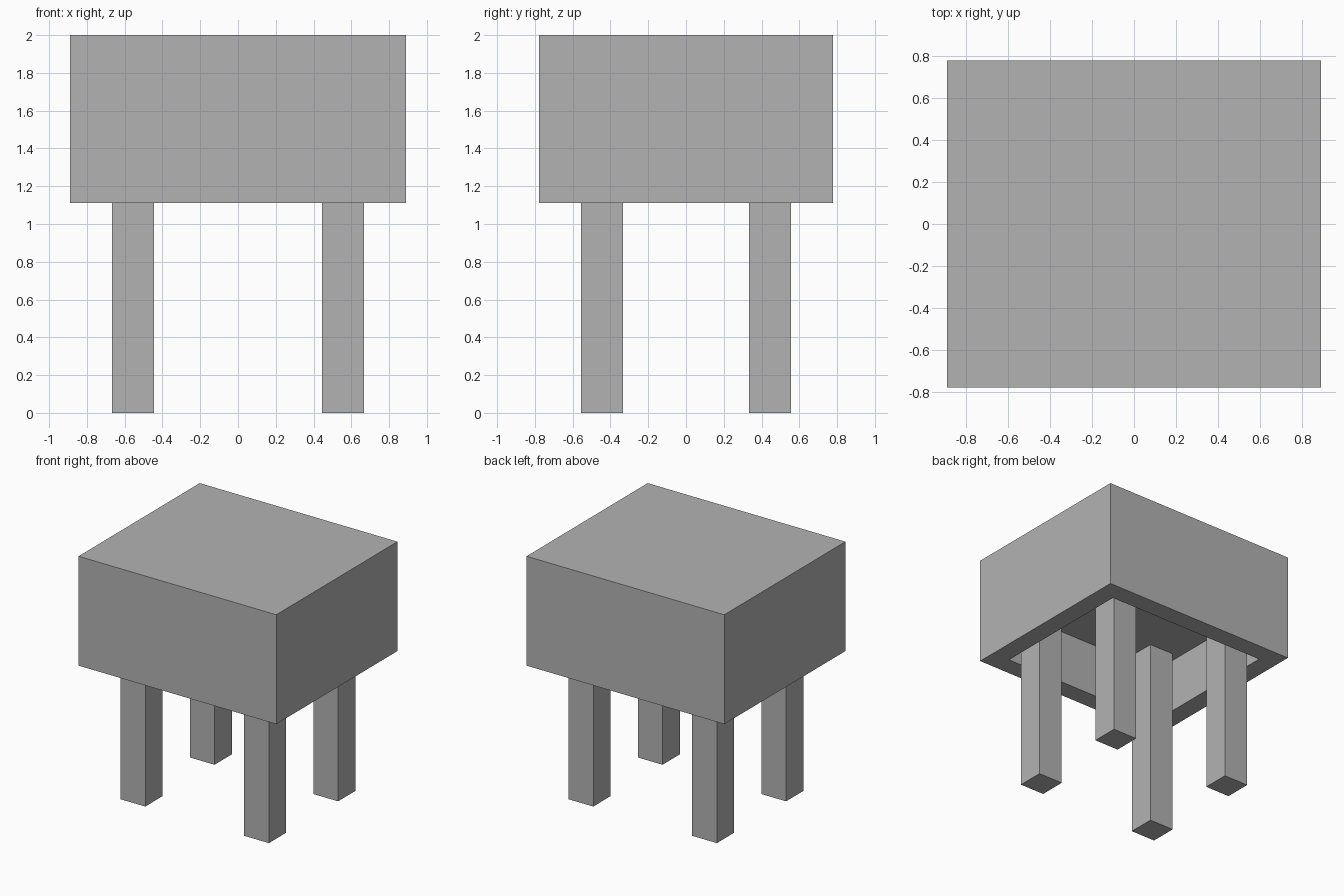
import bpy
import bmesh
from mathutils import Matrix, Vector

if "Cube" in bpy.data.objects:
    bpy.data.objects.remove(bpy.data.objects["Cube"])

U = 2 / 9  # the whole model sits on a grid of this unit

grey = bpy.data.materials.new("plain grey")
grey.use_nodes = True
grey.diffuse_color = (0.45, 0.45, 0.45, 1)
grey.node_tree.nodes["Principled BSDF"].inputs["Base Color"].default_value = grey.diffuse_color


def box(bm, size, centre):
    """Add a box given in grid units."""
    matrix = Matrix.Translation(Vector(centre) * U) @ Matrix.Diagonal((*(Vector(size) * U), 1))
    bmesh.ops.create_cube(bm, size=1, matrix=matrix)


def finish(bm, name):
    mesh = bpy.data.meshes.new(name)
    bm.to_mesh(mesh)
    bm.free()
    mesh.materials.append(grey)
    obj = bpy.data.objects.new(name, mesh)
    bpy.context.collection.objects.link(obj)


# Thick seat block, hollowed from below with a one-unit rim
bm = bmesh.new()
box(bm, (8, 7, 4), (0, 0, 7))
bm.normal_update()
under = min(bm.faces, key=lambda f: f.normal.z)
bmesh.ops.inset_region(bm, faces=[under], thickness=U)
pushed = bmesh.ops.extrude_discrete_faces(bm, faces=[under])["faces"][0]
bmesh.ops.translate(bm, verts=pushed.verts, vec=(0, 0, 2 * U))
bmesh.ops.recalc_face_normals(bm, faces=bm.faces)
finish(bm, "seat")

# Four square legs standing in the corners of the hollow
for depth, sy in (("front", -1), ("back", 1)):
    for side, sx in (("left", 1), ("right", -1)):
        bm = bmesh.new()
        box(bm, (1, 1, 7), (2.5 * sx, 2 * sy, 3.5))
        finish(bm, f"{depth}_{side}_leg")
